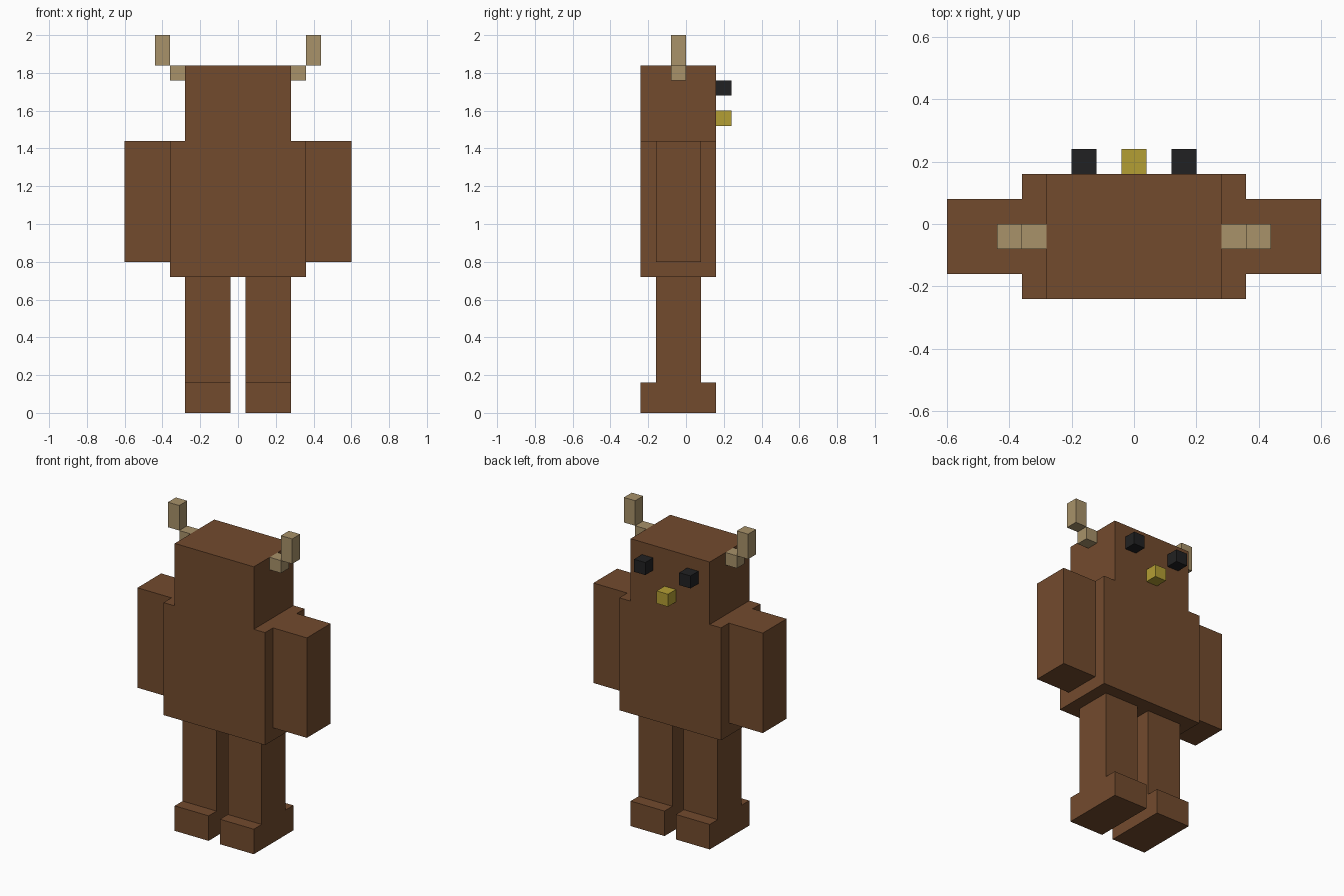
import bpy
import bmesh
from mathutils import Vector

cube = bpy.data.objects.get("Cube")
if cube:
    bpy.data.objects.remove(cube, do_unlink=True)


def make_material(name, rgb):
    mat = bpy.data.materials.new(name)
    mat.use_nodes = True
    colour = (*rgb, 1.0)
    mat.diffuse_color = colour
    bsdf = next(n for n in mat.node_tree.nodes if n.type == 'BSDF_PRINCIPLED')
    bsdf.inputs["Base Color"].default_value = colour
    return mat


BROWN = make_material("brown fur", (0.171, 0.070, 0.027))
TAN = make_material("tan horn", (0.392, 0.287, 0.144))
BLACK = make_material("black eye", (0.0152, 0.0152, 0.0160))
YELLOW = make_material("yellow nose", (0.456, 0.342, 0.034))


def box(name, x, y, z, mat):
    """Box spanning the (min, max) ranges on each axis."""
    low, high = Vector((x[0], y[0], z[0])), Vector((x[1], y[1], z[1]))
    centre, size = (low + high) / 2, high - low
    bm = bmesh.new()
    bmesh.ops.create_cube(bm, size=1.0)
    bmesh.ops.scale(bm, vec=size, verts=bm.verts)
    mesh = bpy.data.meshes.new(name)
    bm.to_mesh(mesh)
    bm.free()
    mesh.materials.append(mat)
    obj = bpy.data.objects.new(name, mesh)
    obj.location = centre
    bpy.context.collection.objects.link(obj)
    return obj


def pair(name, x, y, z, mat):
    """Matching boxes on the left (+x) and right (-x)."""
    box("left_" + name, x, y, z, mat)
    box("right_" + name, (-x[1], -x[0]), y, z, mat)


DEEP = (-0.24, 0.16)    # depth of head, body and feet
LIMB = (-0.16, 0.08)    # depth of arms and legs
HORN = (-0.08, 0.0)
FACE = (0.16, 0.24)     # features standing out from the face

# Trunk
box("body", (-0.36, 0.36), DEEP, (0.72, 1.44), BROWN)
box("head", (-0.28, 0.28), DEEP, (1.44, 1.84), BROWN)

# Limbs
pair("arm", (0.36, 0.60), LIMB, (0.80, 1.44), BROWN)
pair("leg", (0.04, 0.28), LIMB, (0.16, 0.72), BROWN)
pair("foot", (0.04, 0.28), DEEP, (0.0, 0.16), BROWN)

# Stepped horns
pair("horn_base", (0.28, 0.36), HORN, (1.76, 1.84), TAN)
pair("horn_tip", (0.36, 0.44), HORN, (1.84, 2.0), TAN)

# Face
pair("eye", (0.12, 0.20), FACE, (1.68, 1.76), BLACK)
box("nose", (-0.04, 0.04), FACE, (1.52, 1.60), YELLOW)
